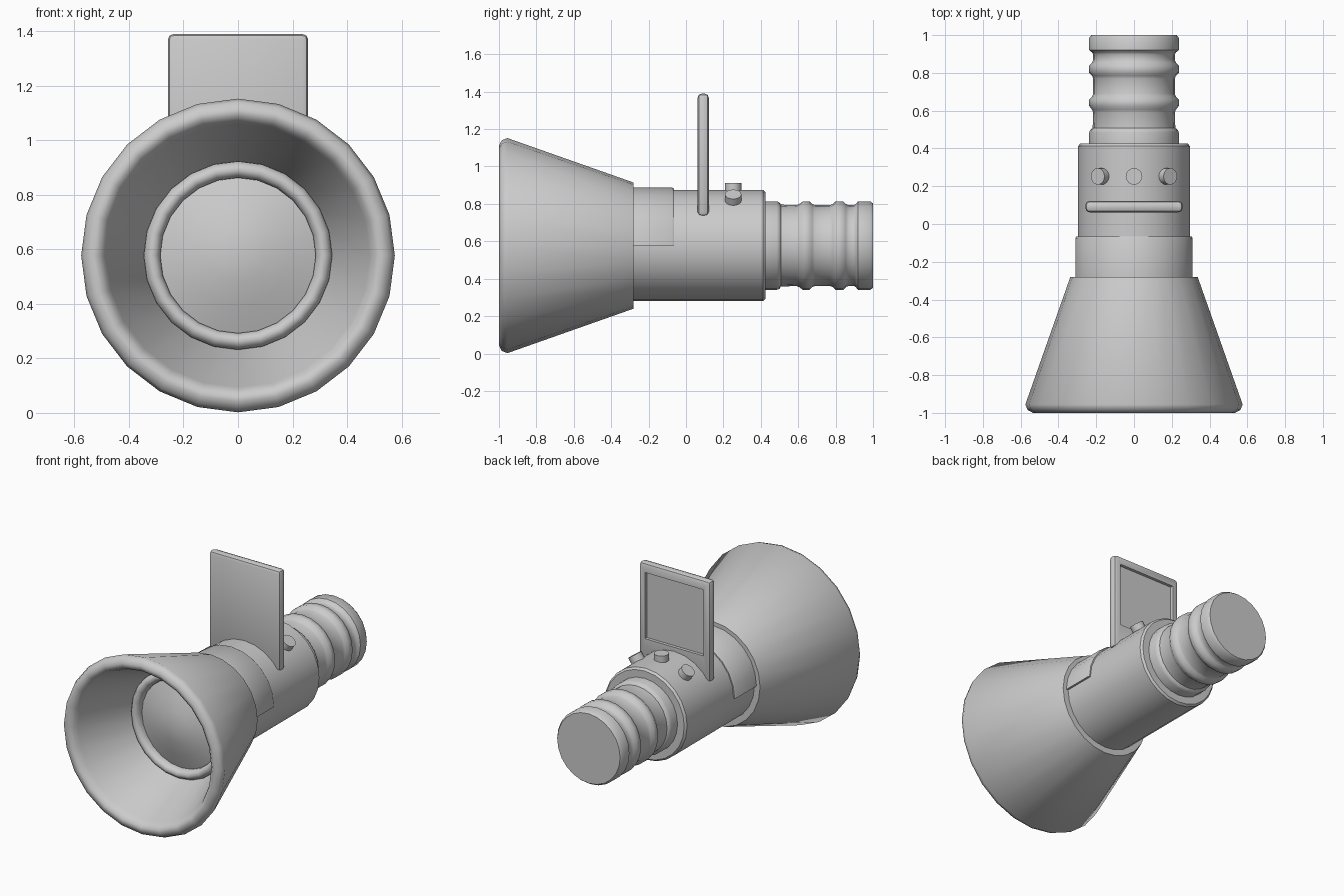
import bpy, bmesh
from math import sin, cos, pi, radians, sqrt
from mathutils import Matrix, Vector

if "Cube" in bpy.data.objects:
    bpy.data.objects.remove(bpy.data.objects["Cube"])

AXIS_Z = 0.577
SIDES = 24


def finish(bm, name, angle=35):
    bmesh.ops.remove_doubles(bm, verts=bm.verts, dist=1e-5)
    bmesh.ops.recalc_face_normals(bm, faces=bm.faces)
    mesh = bpy.data.meshes.new(name)
    bm.to_mesh(mesh)
    bm.free()
    ob = bpy.data.objects.new(name, mesh)
    bpy.context.collection.objects.link(ob)
    bpy.ops.object.select_all(action='DESELECT')
    ob.select_set(True)
    bpy.context.view_layer.objects.active = ob
    bpy.ops.object.shade_smooth_by_angle(angle=radians(angle))
    return ob


def lathe(name, profile, start=0.0, sweep=2 * pi, closed=False, angle=35):
    """Revolve (y, radius) points around the long horizontal axis."""
    bm = bmesh.new()
    n = round(SIDES * sweep / (2 * pi))
    rings = []
    for i in range(n + 1):
        a = start + sweep * i / n
        rings.append([bm.verts.new((r * cos(a), y, AXIS_Z + r * sin(a))) for y, r in profile])
    count = len(profile)
    for a, b in zip(rings, rings[1:]):
        for j in range(count if closed else count - 1):
            k = (j + 1) % count
            bm.faces.new((a[j], b[j], b[k], a[k]))
    if closed:
        bm.faces.new(rings[0])
        bm.faces.new(rings[-1])
    bmesh.ops.remove_doubles(bm, verts=bm.verts, dist=1e-5)
    bmesh.ops.dissolve_degenerate(bm, edges=bm.edges, dist=1e-6)
    return finish(bm, name, angle)


# flared horn: outer cone, rounded rim, inner cone
lathe("horn", [(-0.28, 0.28), (-0.28, 0.337), (-0.955, 0.575), (-0.985, 0.563), (-1.0, 0.535),
               (-0.998, 0.515), (-0.98, 0.495), (-0.955, 0.483), (-0.58, 0.34)], angle=50)

# rounded retaining ring and shallow conical lens inside the horn
lathe("lens_ring", [(-0.57, 0.347), (-0.605, 0.345), (-0.625, 0.33), (-0.63, 0.312),
                    (-0.62, 0.295), (-0.60, 0.285), (-0.57, 0.285)], angle=50)
lathe("lens", [(-0.58, 0.287), (-0.615, 0.19), (-0.64, 0.10), (-0.655, 0.0)])

# main barrel
lathe("barrel", [(-0.32, 0.0), (-0.32, 0.297), (0.412, 0.297), (0.425, 0.285), (0.425, 0.0)])

# raised collar over the upper half of the barrel
lathe("upper_collar", [(-0.30, 0.285), (-0.30, 0.311), (-0.075, 0.311), (-0.065, 0.305),
                       (-0.065, 0.285)], sweep=pi, closed=True)

# ribbed grip at the back
R, G = 0.237, 0.216
lathe("ribbed_grip", [(0.40, 0.0), (0.40, R), (0.485, R), (0.50, 0.231), (0.507, G + 0.003),
                      (0.59, G), (0.605, 0.222), (0.625, R), (0.66, R), (0.675, 0.222), (0.69, G),
                      (0.77, G), (0.785, 0.222), (0.80, R), (0.84, R), (0.855, 0.222), (0.868, G),
                      (0.898, G), (0.908, 0.222), (0.92, R), (0.985, R), (1.0, 0.226), (1.0, 0.0)],
      angle=50)

# upright display panel with bevelled edges and a recessed screen on the back
bm = bmesh.new()
bmesh.ops.create_cube(bm, size=1, matrix=Matrix.Translation((0, 0.092, 1.062))
                      @ Matrix.Diagonal((0.515, 0.06, 0.655, 1)))
bmesh.ops.bevel(bm, geom=list(bm.edges), offset=0.022, segments=2, profile=0.5, affect='EDGES')
bm.normal_update()
back = max(bm.faces, key=lambda f: f.normal.y * f.calc_area())
bmesh.ops.inset_individual(bm, faces=[back], thickness=0.035)
for v in back.verts:
    v.co.z = 0.90 if v.co.z < 1.0 else 1.33
recess = bmesh.ops.extrude_face_region(bm, geom=[back])["geom"]
bmesh.ops.translate(bm, verts=[g for g in recess if isinstance(g, bmesh.types.BMVert)],
                    vec=(0, -0.02, 0))
if back.is_valid:
    bmesh.ops.delete(bm, geom=[back], context='FACES_ONLY')
finish(bm, "display_panel", 30)

# three round buttons fanned around the barrel
for label, deg in (("left", -35), ("centre", 0), ("right", 35)):
    bm = bmesh.new()
    bmesh.ops.create_cone(bm, cap_ends=True, segments=16, radius1=0.044, radius2=0.044, depth=0.08,
                          matrix=Matrix.Translation((0, 0.252, AXIS_Z))
                          @ Matrix.Rotation(radians(deg), 4, 'Y')
                          @ Matrix.Translation((0, 0, 0.295)))
    top = bm.faces[:]
    finish(bm, label + "_button")
